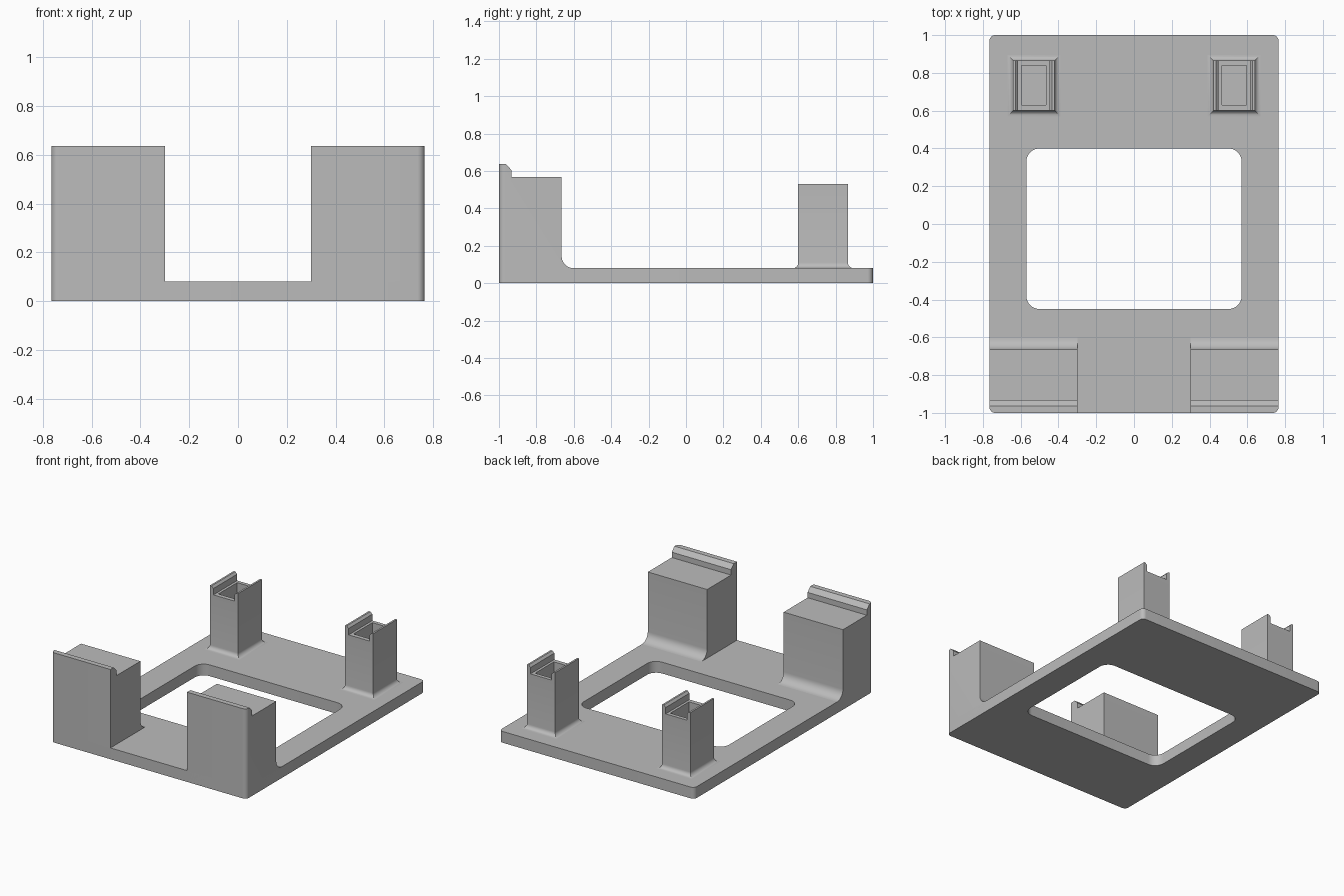
import bpy, bmesh, math

if "Cube" in bpy.data.objects:
    bpy.data.objects.remove(bpy.data.objects["Cube"], do_unlink=True)

grey = bpy.data.materials.new("plain grey")
grey.use_nodes = True
COLOUR = (0.5, 0.5, 0.5, 1)
grey.diffuse_color = COLOUR
grey.node_tree.nodes["Principled BSDF"].inputs["Base Color"].default_value = COLOUR


def finish(bm, name):
    """Turn a bmesh into a shaded, coloured object."""
    bmesh.ops.recalc_face_normals(bm, faces=bm.faces)
    mesh = bpy.data.meshes.new(name)
    bm.to_mesh(mesh)
    bm.free()
    mesh.materials.append(grey)
    obj = bpy.data.objects.new(name, mesh)
    bpy.context.collection.objects.link(obj)
    bpy.ops.object.select_all(action='DESELECT')
    obj.select_set(True)
    bpy.context.view_layer.objects.active = obj
    bpy.ops.object.shade_smooth_by_angle(angle=math.radians(30))
    return obj


def rect(bm, x0, x1, y0, y1, z, r=0, steps=8):
    """Ring of vertices round a rectangle, with optional rounded corners."""
    ring = []
    corners = [(x1 - r, y1 - r), (x0 + r, y1 - r), (x0 + r, y0 + r), (x1 - r, y0 + r)]
    for i, (cx, cy) in enumerate(corners):
        for k in range(steps + 1 if r else 1):
            a = math.pi / 2 * (i + k / steps)
            ring.append(bm.verts.new((cx + r * math.cos(a), cy + r * math.sin(a), z)))
    return ring


def join(bm, a, b):
    """Bridge two equal rings with quads."""
    n = len(a)
    for i in range(n):
        j = (i + 1) % n
        bm.faces.new((a[i], a[j], b[j], b[i]))


def extrude_profile(bm, points, offset):
    face = bm.faces.new([bm.verts.new(p) for p in points])
    geom = bmesh.ops.extrude_face_region(bm, geom=[face])["geom"]
    bmesh.ops.translate(bm, vec=offset, verts=[g for g in geom if isinstance(g, bmesh.types.BMVert)])


BASE = 0.08
HALF = 0.765

# Base plate with a rounded window
bm = bmesh.new()
rings = [rect(bm, -HALF, HALF, -1, 1, 0, 0.03), rect(bm, -HALF, HALF, -1, 1, BASE, 0.03),
         rect(bm, -0.57, 0.57, -0.45, 0.4, BASE, 0.07), rect(bm, -0.57, 0.57, -0.45, 0.4, 0, 0.07)]
for i in range(4):
    join(bm, rings[i], rings[(i + 1) % 4])
finish(bm, "base_plate")


def front_block(side, name):
    """Tall block with a chamfered front lip and a fillet behind."""
    r, back = 0.065, -0.665
    pts = [(-1, 0), (-1, 0.636), (-0.963, 0.636), (-0.933, 0.605), (-0.933, 0.567), (back, 0.567)]
    for k in range(9):
        a = math.pi / 2 * k / 8
        pts.append((back + r - r * math.cos(a), BASE + r - r * math.sin(a)))
    pts.append((back + r, 0))
    bm = bmesh.new()
    extrude_profile(bm, [(side * 0.3, y, z) for y, z in pts], (side * (HALF - 0.3), 0, 0))
    # Round the outer front corner
    edge = [e for e in bm.edges if all(v.co.y < -0.999 and abs(v.co.x) > 0.7 for v in e.verts)]
    bmesh.ops.bevel(bm, geom=edge, offset=0.03, segments=8, profile=0.5, affect='EDGES')
    finish(bm, name)


def rear_post(side, name):
    """Hollow post with a flared foot and a lip along each side."""
    cx, hx, y0, y1, ledge, top, r = side * 0.53, 0.11, 0.6, 0.866, 0.47, 0.53, 0.03
    bm = bmesh.new()
    last = None
    for k in range(7):
        a = math.pi / 2 * k / 6
        d = r - r * math.sin(a)
        ring = rect(bm, cx - hx - d, cx + hx + d, y0 - d, y1 + d, BASE + r - r * math.cos(a))
        if last:
            join(bm, last, ring)
        last = ring
    # Shaft, rim and pocket
    pocket = (cx - 0.065, cx + 0.065, 0.63, 0.84)
    for ring in (rect(bm, cx - hx, cx + hx, y0, y1, ledge), rect(bm, *pocket, ledge),
                 rect(bm, *pocket, BASE + 0.001)):
        join(bm, last, ring)
        last = ring
    bm.faces.new(last)
    finish(bm, name)
    # Side lips with chamfered inner edges
    bm = bmesh.new()
    for s in (-1, 1):
        prof = [(hx, ledge), (hx, top), (hx - 0.013, top), (hx - 0.027, top - 0.015), (hx - 0.027, ledge)]
        extrude_profile(bm, [(cx + s * x, y0, z) for x, z in prof], (0, y1 - y0, 0))
    finish(bm, name + "_lips")


for side, word in ((1, "left"), (-1, "right")):
    front_block(side, "front_block_" + word)
    rear_post(side, "rear_post_" + word)
